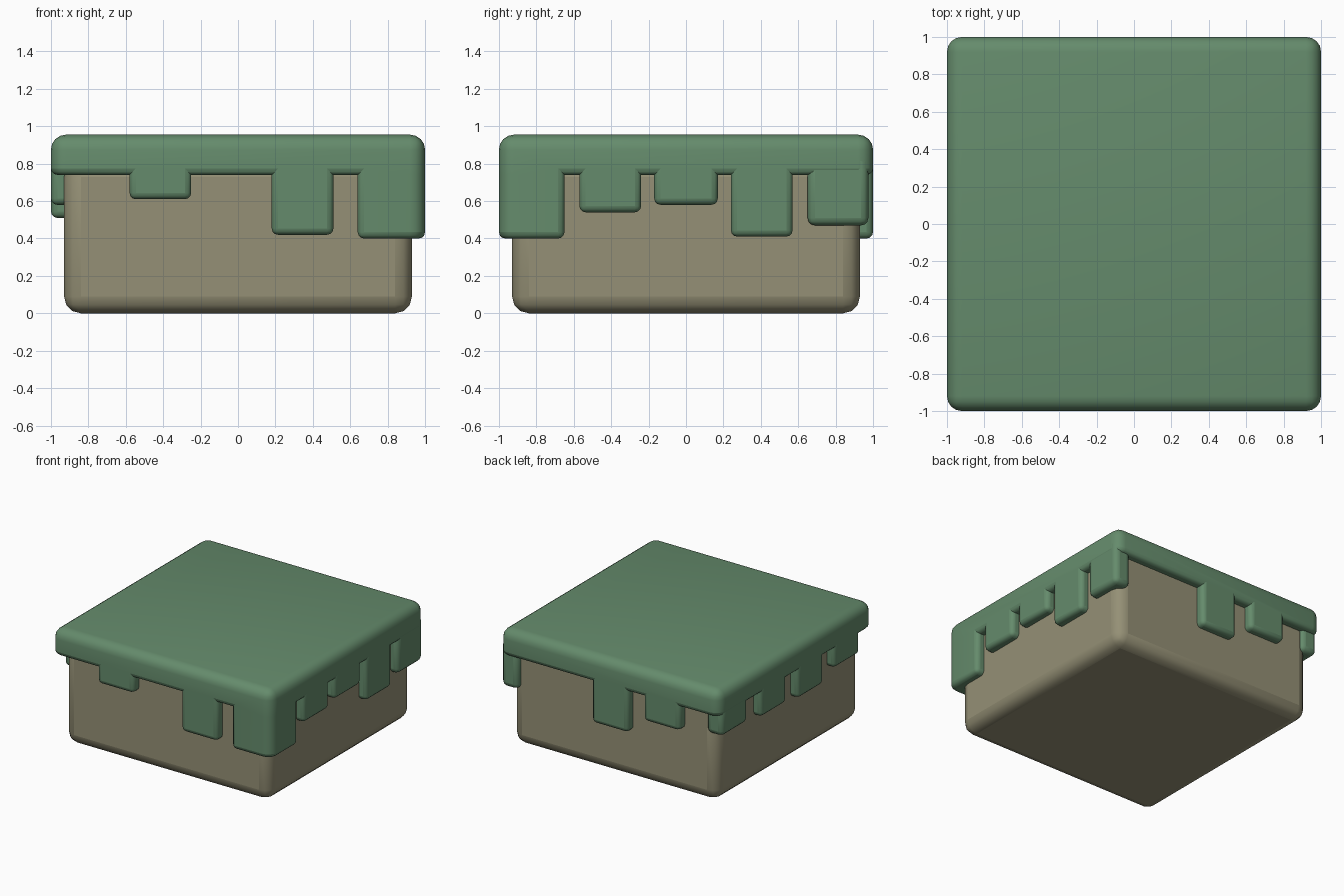
import bpy, bmesh, math
from mathutils import Vector, Matrix

if "Cube" in bpy.data.objects:
    bpy.data.objects.remove(bpy.data.objects["Cube"])

INNER = 0.85      # inner face of the drips, buried in the body
RIM = 0.74        # underside of the cap


def material(name, color):
    m = bpy.data.materials.new(name)
    m.diffuse_color = (*color, 1)
    m.use_nodes = True
    m.node_tree.nodes["Principled BSDF"].inputs["Base Color"].default_value = m.diffuse_color
    return m


def finish(bm, name, mat, bevel=0):
    bmesh.ops.recalc_face_normals(bm, faces=bm.faces)
    me = bpy.data.meshes.new(name)
    bm.to_mesh(me)
    bm.free()
    ob = bpy.data.objects.new(name, me)
    bpy.context.collection.objects.link(ob)
    me.materials.append(mat)
    if bevel:
        b = ob.modifiers.new("Bevel", 'BEVEL')
        b.width, b.segments = bevel, 3
        b.limit_method, b.angle_limit = 'ANGLE', math.radians(40)
        b.use_clamp_overlap = False
    bpy.ops.object.select_all(action='DESELECT')
    ob.select_set(True)
    bpy.context.view_layer.objects.active = ob
    bpy.ops.object.shade_smooth_by_angle(angle=math.radians(40))
    return ob


def box(lo, hi):
    lo, hi = Vector(lo), Vector(hi)
    bm = bmesh.new()
    bmesh.ops.create_cube(bm, size=1, matrix=Matrix.Translation((lo + hi) / 2)
                          @ Matrix.Diagonal((*(hi - lo), 1)))
    return bm


green = material("moss_green", (0.13, 0.26, 0.15))
earth = material("earth", (0.30, 0.28, 0.18))

# Earth body
finish(box((-0.93, -0.93, 0), (0.93, 0.93, 0.82)), "earth_body", earth, 0.09)

# Cap slab with rounded corners and top edge
bm = box((-1, -1, RIM), (1, 1, 0.955))
edges = [e for e in bm.edges if max(v.co.z for v in e.verts) > 0.9]
bmesh.ops.bevel(bm, geom=edges, offset=0.08, segments=4, profile=0.5, affect='EDGES')

# Drips: (bottom height, [(side, from, to), ...]); the first wraps a corner
drips = [
    (0.40, [("front", 0.64, 1), ("right", -1, -0.65)]),
    (0.61, [("front", -0.58, -0.25)]),
    (0.42, [("front", 0.18, 0.51)]),
    (0.54, [("right", -0.57, -0.24)]),
    (0.58, [("right", -0.17, 0.17)]),
    (0.41, [("right", 0.24, 0.57)]),
    (0.40, [("back", -0.17, 0.16)]),
    (0.54, [("back", -0.64, -0.31)]),
    (0.54, [("left", 0.12, 0.45)]),
    (0.51, [("left", -0.36, -0.03)]),
    (0.58, [("left", -0.83, -0.50)]),
]
side_axis = {"front": (1, -1), "back": (1, 1), "left": (0, -1), "right": (0, 1)}

# Slice the slab along every drip boundary
cuts = {(i, s * INNER) for i in (0, 1) for s in (-1, 1)}
for z, spans in drips:
    for side, a, b in spans:
        cuts |= {(1 - side_axis[side][0], t) for t in (a, b) if abs(t) < 1}
for axis, t in sorted(cuts):
    no = Vector((0, 0, 0))
    no[axis] = 1
    bmesh.ops.bisect_plane(bm, geom=bm.verts[:] + bm.edges[:] + bm.faces[:],
                           plane_co=no * t, plane_no=no, dist=1e-5)


def inside(c, spans):
    for side, a, b in spans:
        axis, sign = side_axis[side]
        if c[axis] * sign > INNER and a < c[1 - axis] < b:
            return True
    return False


# Pull each drip down from the underside
for z, spans in drips:
    bm.normal_update()
    faces = [f for f in bm.faces if f.normal.z < -0.9
             and abs(f.calc_center_median().z - RIM) < 1e-3
             and inside(f.calc_center_median(), spans)]
    out = bmesh.ops.extrude_face_region(bm, geom=faces)["geom"]
    verts = [g for g in out if isinstance(g, bmesh.types.BMVert)]
    bmesh.ops.translate(bm, verts=verts, vec=(0, 0, z - RIM))
bmesh.ops.dissolve_limit(bm, angle_limit=math.radians(1),
                         verts=bm.verts[:], edges=bm.edges[:])
finish(bm, "moss_cap", green, 0.034)

# Two drips that stop at the rounded back corners
finish(box((INNER, 0.65, 0.47), (0.998, 0.975, 0.85)), "right_end_drip", green, 0.04)
finish(box((-0.998, 0.62, 0.57), (-INNER, 0.955, 0.85)), "left_end_drip", green, 0.04)
